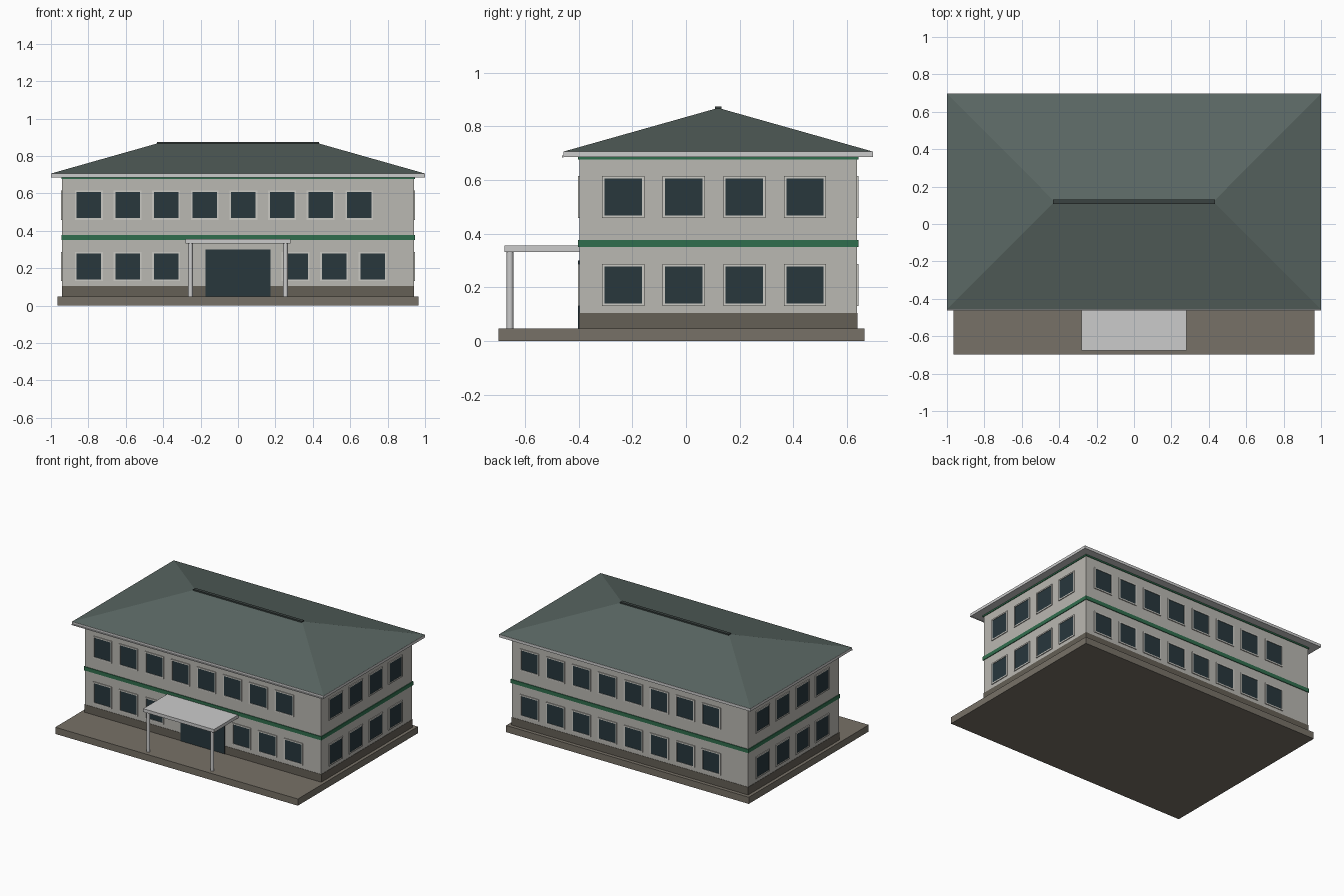
import bpy, bmesh
from mathutils import Matrix, Vector

if "Cube" in bpy.data.objects:
    bpy.data.objects.remove(bpy.data.objects["Cube"])


def mat(name, r, g, b):
    m = bpy.data.materials.new(name)
    m.diffuse_color = (r, g, b, 1)
    m.use_nodes = True
    m.node_tree.nodes["Principled BSDF"].inputs["Base Color"].default_value = m.diffuse_color
    return m


WALL = mat("wall_paint", 0.49, 0.48, 0.445)
TRIM = mat("pale_trim", 0.66, 0.66, 0.65)
FRAME = mat("frame_paint", 0.60, 0.59, 0.55)
POST = mat("post_grey", 0.58, 0.58, 0.58)
STONE = mat("stone", 0.13, 0.115, 0.093)
PAVING = mat("paving", 0.185, 0.165, 0.135)
GREEN = mat("green_band", 0.03, 0.155, 0.075)
ROOF = mat("roof_sheet", 0.102, 0.136, 0.125)
RIDGE = mat("ridge_dark", 0.042, 0.055, 0.052)
GLASS = mat("dark_glass", 0.021, 0.038, 0.046)


def add_box(bm, x, y, z):
    """Box from (min, max) pairs."""
    size = Vector((x[1] - x[0], y[1] - y[0], z[1] - z[0]))
    mid = Vector((x[0] + x[1], y[0] + y[1], z[0] + z[1])) / 2
    bmesh.ops.create_cube(bm, size=1, matrix=Matrix.Translation(mid) @ Matrix.Diagonal(size.to_4d()))


def finish(name, bm, material):
    bmesh.ops.recalc_face_normals(bm, faces=bm.faces)
    me = bpy.data.meshes.new(name)
    bm.to_mesh(me)
    bm.free()
    me.materials.append(material)
    ob = bpy.data.objects.new(name, me)
    bpy.context.collection.objects.link(ob)
    return ob


def box(name, x, y, z, material):
    bm = bmesh.new()
    add_box(bm, x, y, z)
    return finish(name, bm, material)


XW, Y0, Y1 = 0.94, -0.397, 0.637      # wall extents
YC = (Y0 + Y1) / 2


def around(name, out, z, material):
    """Box that stands proud of the walls by 'out' all round."""
    return box(name, (-XW - out, XW + out), (Y0 - out, Y1 + out), z, material)


# Body
box("base_slab", (-0.965, 0.965), (-0.698, 0.665), (0, 0.048), PAVING)
around("walls", 0, (0.045, 0.69), WALL)
around("plinth", 0.002, (0.045, 0.104), STONE)
around("middle_band", 0.005, (0.35, 0.377), GREEN)
around("upper_band", 0.005, (0.676, 0.688), GREEN)

# Roof: eave slab, front drip edge, hipped top, ridge cap
E0, E1 = YC - 0.577, YC + 0.577
box("eave_fascia", (-1, 1), (E0, E1), (0.686, 0.706), TRIM)
box("front_drip_edge", (-1, 1), (E0 - 0.006, E0), (0.684, 0.691), TRIM)
bm = bmesh.new()
a, b, c, d = [bm.verts.new((x, y, 0.7065)) for x, y in
              ((-0.999, E0 + 0.001), (0.999, E0 + 0.001), (0.999, E1 - 0.001), (-0.999, E1 - 0.001))]
l, r = [bm.verts.new((x, YC, 0.869)) for x in (-0.425, 0.425)]
for f in ((a, b, r, l), (b, c, r), (c, d, l, r), (d, a, l), (d, c, b, a)):
    bm.faces.new(f)
finish("hip_roof", bm, ROOF)
box("ridge_cap", (-0.432, 0.432), (YC - 0.012, YC + 0.012), (0.862, 0.875), RIDGE)


def windows(side, centres, zs, width, place):
    """Row of framed windows; local x along the wall, -y outwards."""
    frames, panes = bmesh.new(), bmesh.new()
    h, t, w = 0.139, 0.009, width / 2
    for cx in centres:
        for z in zs:
            add_box(panes, (cx - w, cx + w), (-0.003, 0.01), (z - h / 2, z + h / 2))
            for s in (-1, 1):
                x = sorted((cx + s * w, cx + s * (w + t)))
                add_box(frames, x, (-0.006, 0.01), (z - h / 2 - t, z + h / 2 + t))
                zz = sorted((z + s * h / 2, z + s * (h / 2 + t)))
                add_box(frames, (cx - w, cx + w), (-0.006, 0.01), zz)
    for part, m, mt in (("frames", frames, FRAME), ("panes", panes, GLASS)):
        bmesh.ops.transform(m, matrix=place, verts=m.verts)
        finish(f"{side}_window_{part}", m, mt)


LOW, HIGH = 0.209, 0.537
row = [-0.797 + 0.2065 * i for i in range(8)]
side_row = [-0.354 + 0.2257 * i for i in range(4)]
front = Matrix.Translation((0, Y0, 0))
right = Matrix.Translation((XW, YC, 0)) @ Matrix.Rotation(1.5707963, 4, 'Z')
turn = Matrix.Translation((0, 2 * YC, 0)) @ Matrix.Rotation(3.1415927, 4, 'Z')
windows("front_upper", row, [HIGH], 0.131, front)
windows("front_lower", row[:3] + [0.308, 0.514, 0.72], [LOW], 0.131, front)
windows("back", row, [LOW, HIGH], 0.131, turn @ front)
windows("right", side_row, [LOW, HIGH], 0.139, right)
windows("left", side_row, [LOW, HIGH], 0.139, turn @ right)

# Entrance: door, canopy and round posts
box("entrance_door", (-0.175, 0.175), (Y0 - 0.006, Y0 + 0.01), (0.048, 0.30), GLASS)
box("canopy", (-0.281, 0.281), (-0.676, Y0), (0.333, 0.356), TRIM)
for name, x in (("left_post", -0.254), ("right_post", 0.254)):
    bm = bmesh.new()
    bmesh.ops.create_cone(bm, cap_ends=True, segments=12, radius1=0.0125, radius2=0.0125,
                          depth=0.287, matrix=Matrix.Translation((x, -0.656, 0.1905)))
    for f in bm.faces:
        f.smooth = len(f.verts) == 4
    finish(name, bm, POST)
